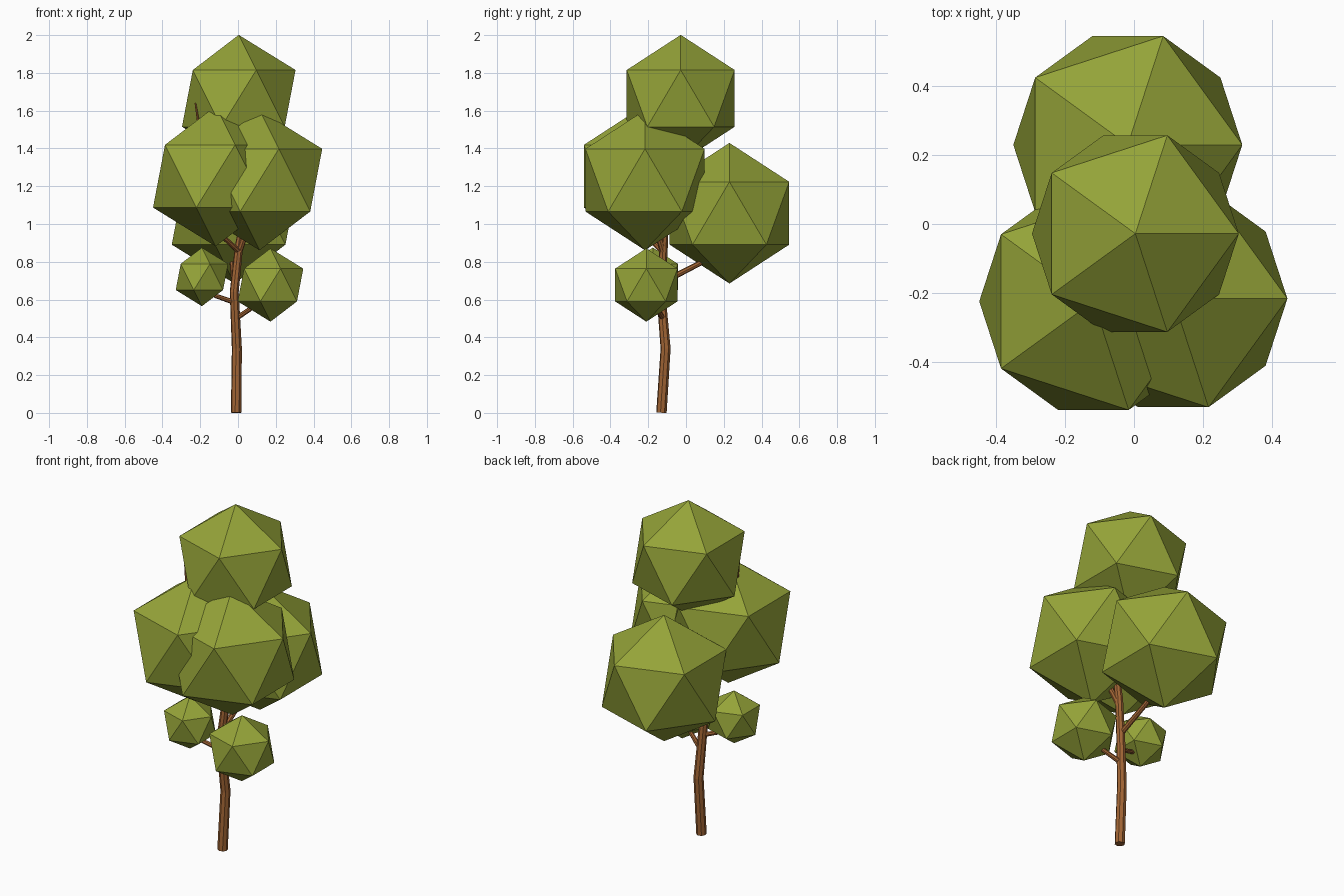
import bpy

if "Cube" in bpy.data.objects:
    bpy.data.objects.remove(bpy.data.objects["Cube"])


def material(name, rgb):
    m = bpy.data.materials.new(name)
    m.diffuse_color = (*rgb, 1.0)
    m.use_nodes = True
    m.node_tree.nodes["Principled BSDF"].inputs["Base Color"].default_value = m.diffuse_color
    return m


LEAF = material("olive_leaf", (0.30, 0.37, 0.04))
BARK = material("brown_bark", (0.36, 0.13, 0.035))


def leaf_clump(name, centre, radius):
    """Faceted twenty-sided ball of leaves."""
    bpy.ops.mesh.primitive_ico_sphere_add(subdivisions=1, radius=radius, location=centre)
    ob = bpy.context.object
    ob.name = name
    ob.data.materials.append(LEAF)


def limb(name, points):
    """Eight-sided tapering tube through (x, y, z, radius) points."""
    curve = bpy.data.curves.new(name, "CURVE")
    curve.dimensions = "3D"
    curve.bevel_depth = 1.0
    curve.bevel_resolution = 2
    curve.use_fill_caps = True
    spline = curve.splines.new("POLY")
    spline.points.add(len(points) - 1)
    spline.use_smooth = False
    for p, (x, y, z, r) in zip(spline.points, points):
        p.co = (x, y, z, 1.0)
        p.radius = r
    ob = bpy.data.objects.new(name, curve)
    bpy.context.collection.objects.link(ob)
    curve.materials.append(BARK)
    bpy.ops.object.select_all(action="DESELECT")
    ob.select_set(True)
    bpy.context.view_layer.objects.active = ob
    bpy.ops.object.convert(target="MESH")


# Crown
leaf_clump("top_leaves", (0.004, -0.028, 1.665), 0.336)
leaf_clump("left_leaves", (-0.118, -0.225, 1.253), 0.371)
leaf_clump("right_leaves", (0.114, -0.217, 1.232), 0.371)
leaf_clump("back_leaves", (-0.018, 0.230, 1.057), 0.372)

# Low small clumps
leaf_clump("low_right_leaves", (0.172, -0.210, 0.677), 0.194)
leaf_clump("low_left_leaves", (-0.191, -0.175, 0.720), 0.155)

# Trunk, bending as it rises into the crown
limb("trunk", [(-0.010, -0.130, 0.001, 0.028), (-0.006, -0.108, 0.34, 0.027),
               (-0.020, -0.133, 0.64, 0.024), (0.005, -0.118, 0.88, 0.022),
               (0.035, -0.110, 1.05, 0.019), (0.010, -0.050, 1.50, 0.012)])

# Branches reaching into each clump
limb("left_branch", [(0.010, -0.120, 0.85, 0.015), (-0.110, -0.230, 0.96, 0.013),
                     (-0.200, -0.185, 1.48, 0.009), (-0.226, -0.172, 1.64, 0.004)])
limb("right_branch", [(0.005, -0.120, 0.85, 0.017), (0.040, -0.150, 0.95, 0.015),
                      (0.110, -0.200, 1.15, 0.010)])
limb("back_branch", [(-0.020, -0.125, 0.69, 0.016), (-0.030, 0.070, 0.79, 0.014),
                     (-0.020, 0.200, 0.90, 0.010)])
limb("low_right_branch", [(-0.010, -0.122, 0.50, 0.014), (0.080, -0.160, 0.56, 0.012),
                          (0.160, -0.200, 0.64, 0.009)])
limb("low_left_branch", [(-0.018, -0.130, 0.585, 0.014), (-0.120, -0.155, 0.62, 0.012),
                         (-0.180, -0.175, 0.69, 0.009)])
